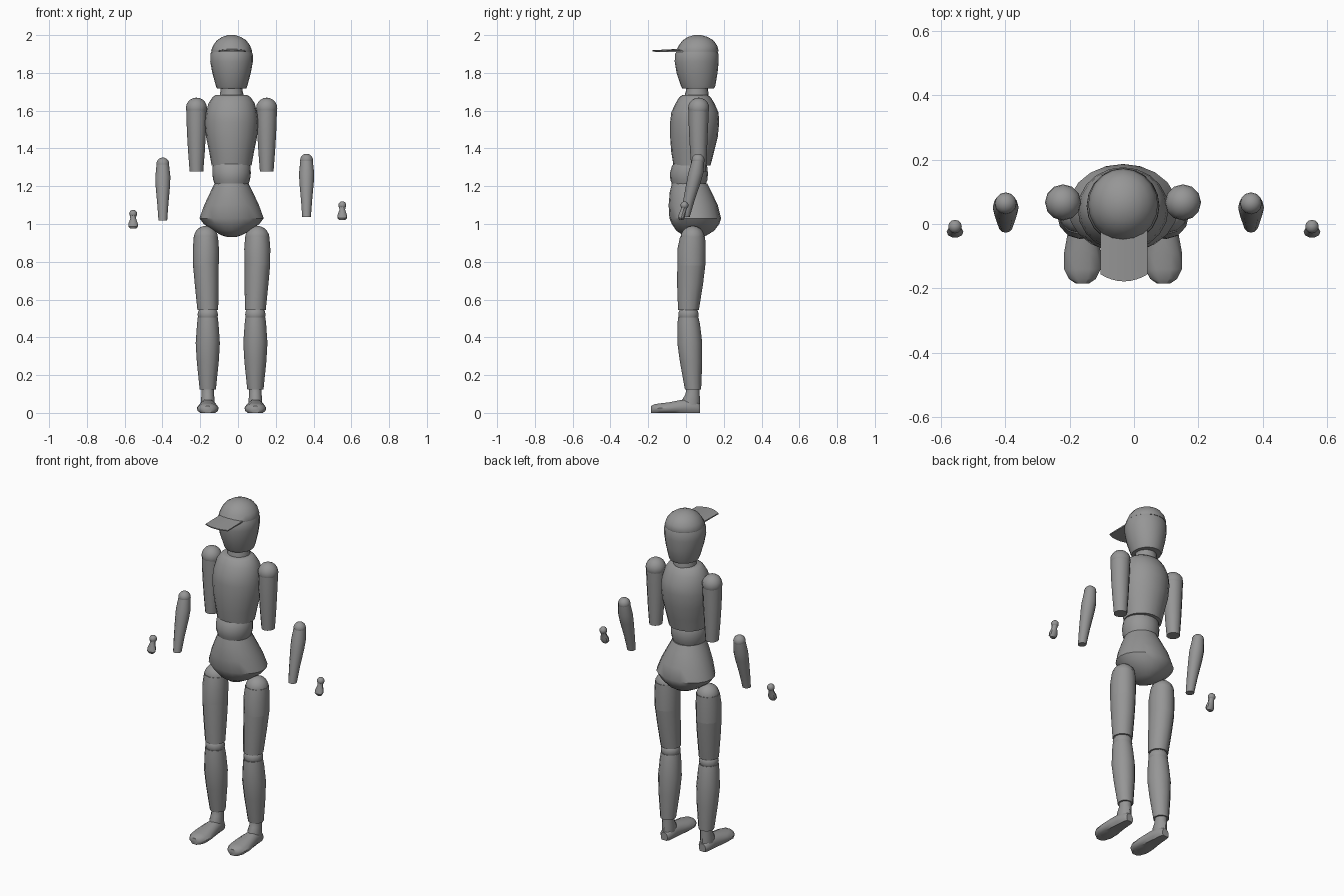
import bpy, bmesh, math

MID = -0.034          # centre line of the body
grey = bpy.data.materials.new("plain_grey")
grey.diffuse_color = (0.305, 0.305, 0.305, 1)


def finish(name, bm, angle=35):
    bmesh.ops.recalc_face_normals(bm, faces=bm.faces)
    mesh = bpy.data.meshes.new(name)
    bm.to_mesh(mesh)
    bm.free()
    obj = bpy.data.objects.new(name, mesh)
    bpy.context.collection.objects.link(obj)
    mesh.materials.append(grey)
    bpy.ops.object.select_all(action='DESELECT')
    obj.select_set(True)
    bpy.context.view_layer.objects.active = obj
    bpy.ops.object.shade_smooth_by_angle(angle=math.radians(angle))
    return obj


def skin(name, rings, angle=35):
    """Bridge closed rings of points and cap both ends."""
    bm = bmesh.new()
    vs = [[bm.verts.new(p) for p in ring] for ring in rings]
    n = len(vs[0])
    for a, b in zip(vs, vs[1:]):
        for i in range(n):
            j = (i + 1) % n
            bm.faces.new((a[i], a[j], b[j], b[i]))
    bm.faces.new(vs[0])
    bm.faces.new(vs[-1])
    return finish(name, bm, angle)


def loft(name, x, sections, n=12, dz=0, angle=35):
    """Upright part from sections (z, half width x, front y, back y)."""
    rings = []
    for z, rx, front, back in sections:
        cy, ry = (front + back) / 2, (back - front) / 2
        rings.append([(x + rx * math.cos(2 * math.pi * i / n),
                       cy + ry * math.sin(2 * math.pi * i / n), z + dz) for i in range(n)])
    return skin(name, rings, angle)


def ball(name, x, y, z, r, rz=None, n=12):
    bm = bmesh.new()
    bmesh.ops.create_uvsphere(bm, u_segments=n, v_segments=10, radius=r)
    for v in bm.verts:
        v.co.z *= (rz or r) / r
        v.co += type(v.co)((x, y, z))
    return finish(name, bm)


# Head, cap and neck
loft("head", MID, [(1.718, .078, -.02, .148), (1.73, .083, -.027, .155), (1.80, .102, -.05, .167),
                   (1.86, .113, -.06, .173), (1.90, .112, -.058, .172), (1.93, .10, -.04, .16)], 20)
loft("cap_crown", MID, [(1.912, .107, -.05, .17), (1.918, .108, -.052, .172), (1.945, .098, -.038, .165),
                        (1.972, .078, -.018, .145), (1.99, .05, .01, .115), (2.0, .018, .042, .08)], 20)
loft("neck", MID, [(1.67, .062, -.005, .12), (1.69, .062, -.005, .12), (1.705, .058, 0, .117),
                   (1.73, .058, 0, .117)], 16)

# Cap brim: thin arched plate with a rounded front edge
brim = []
for k in range(9):
    t = k / 4 - 1
    x, drop = MID + .003 + .073 * t, .010 * t * t
    tip = -.178 + .022 * t * t
    brim.append([(x, 0, 1.929 - drop), (x, 0, 1.921 - drop),
                 (x, tip, 1.914 - drop * .4), (x, tip, 1.920 - drop * .4)])
skin("cap_brim", brim)

# Trunk
loft("chest", MID, [(1.682, .085, -.02, .115), (1.672, .10, -.035, .13), (1.64, .122, -.055, .15),
                    (1.59, .135, -.078, .172), (1.54, .141, -.084, .176), (1.46, .135, -.084, .168),
                    (1.38, .118, -.078, .148), (1.31, .106, -.066, .13)], 20)
loft("waist", MID, [(1.33, .09, -.06, .10), (1.305, .10, -.075, .112), (1.27, .102, -.085, .116),
                    (1.235, .098, -.083, .114), (1.20, .085, -.07, .10)], 20)
loft("pelvis", MID, [(1.215, .09, -.075, .112), (1.17, .112, -.086, .135), (1.10, .145, -.092, .168),
                     (1.03, .17, -.088, .186), (1.0, .147, -.075, .176), (.965, .10, -.052, .15),
                     (.94, .052, -.015, .11), (.93, .02, .02, .075)], 20)

# Limbs, each side
for side, s, fore_x, hand_x, fore_dz, hand_dz in (
        ("right", -1, -.398, -.555, 0, 0), ("left", 1, .363, .552, .02, .045)):
    arm_x, leg_x = MID + s * .186, MID + s * .136
    knee_x = MID + s * .126

    # Upper arm
    ball(side + "_shoulder", arm_x, .067, 1.613, .056)
    loft(side + "_upper_arm", arm_x, [(1.62, .054, .013, .121), (1.56, .053, .013, .119),
         (1.48, .050, .016, .115), (1.38, .044, .022, .111), (1.278, .036, .03, .105)])

    # Forearm, leaning forward towards the wrist
    ball(side + "_elbow", fore_x, .064, 1.318 + fore_dz, .034)
    loft(side + "_forearm", fore_x, [(1.315, .033, .031, .097), (1.25, .040, .012, .092),
         (1.20, .038, .003, .078), (1.10, .029, -.016, .044), (1.018, .023, -.027, .02)], 12, fore_dz)

    # Hand with a ball at the wrist
    ball(side + "_wrist", hand_x, -.008, 1.054 + hand_dz, .021)
    loft(side + "_hand", hand_x, [(1.05, .018, -.026, .01), (1.03, .015, -.029, .003),
         (1.005, .024, -.04, -.002), (.988, .026, -.043, -.006), (.975, .016, -.036, -.013)],
         10, hand_dz)

    # Leg
    ball(side + "_hip", leg_x, .035, .926, .064)
    loft(side + "_thigh", leg_x, [(.935, .064, -.031, .101), (.87, .069, -.045, .104),
         (.78, .068, -.046, .102)], 12)
    rings = [(.78, .068, -.046, .102), (.68, .063, -.047, .09), (.545, .055, -.042, .068)]
    lower = loft(side + "_lower_thigh", leg_x, rings, 12)
    for v in lower.data.vertices:      # legs lean slightly inward to the knee
        v.co.x += (knee_x - leg_x) * (.78 - v.co.z) / .235
    ball(side + "_knee", knee_x, .013, .52, .054, .05)
    loft(side + "_shin", knee_x, [(.505, .053, -.042, .066), (.47, .057, -.045, .074),
         (.37, .064, -.046, .086), (.27, .058, -.032, .086), (.125, .043, -.006, .08)], 12)

    # Foot: ankle post and a flat-soled shoe shape running forward
    loft(side + "_ankle", knee_x, [(.14, .033, .002, .072), (.10, .033, -.002, .072),
         (.07, .036, -.02, .074), (.02, .034, -.02, .074)], 12)
    shoe = []
    for y, w, top in ((.075, .022, .045), (.06, .034, .06), (.01, .04, .072), (-.03, .046, .068),
                      (-.09, .057, .056), (-.14, .057, .05), (-.17, .042, .045), (-.185, .02, .036)):
        shoe.append([(knee_x + w * a, y, top * b) for a, b in (
            (-.7, 0), (-.95, .22), (-1, .5), (-.8, .8), (-.4, 1),
            (.4, 1), (.8, .8), (1, .5), (.95, .22), (.7, 0))])
    skin(side + "_foot", shoe, 40)
